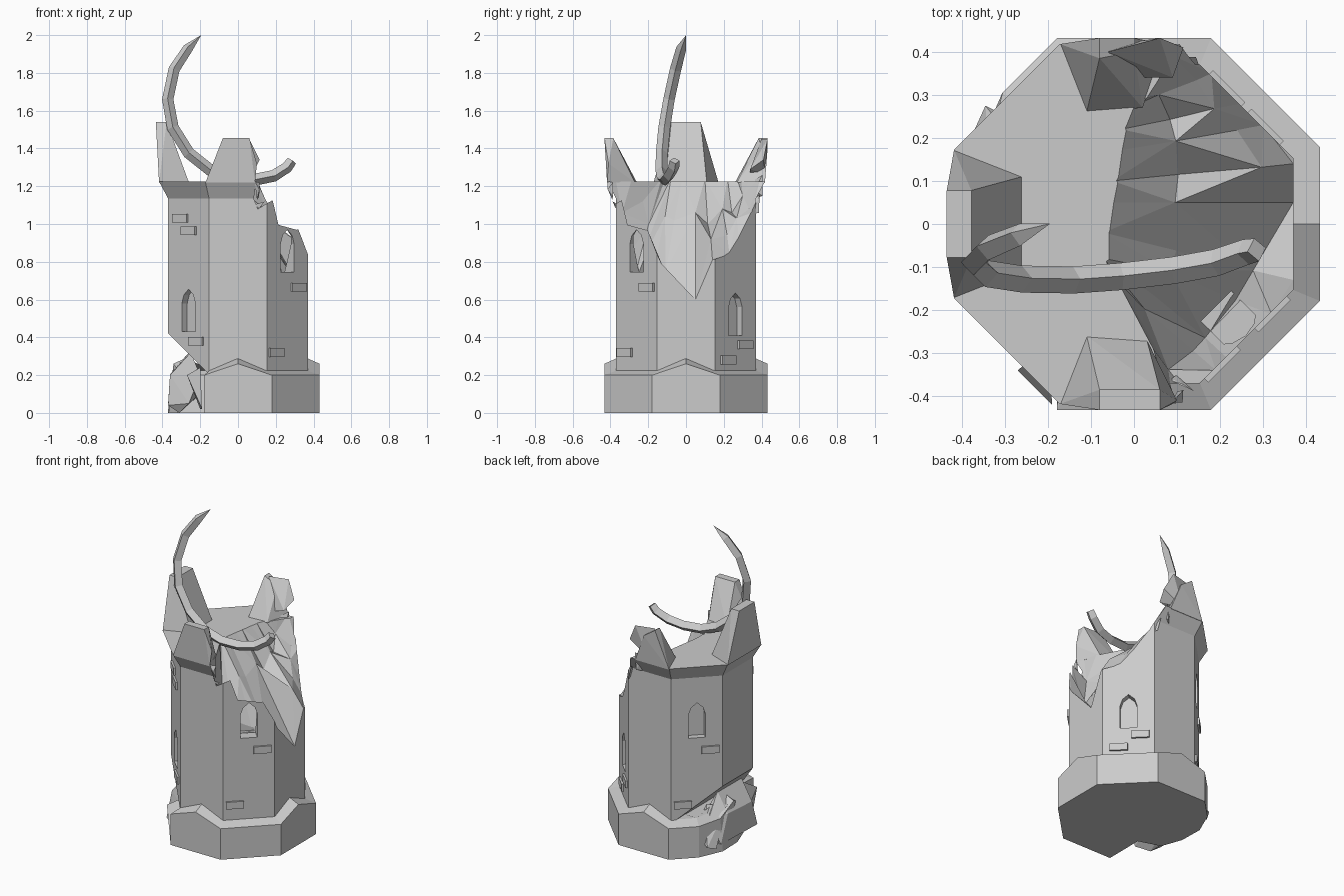
import bpy, bmesh, math, random
from mathutils import Vector

if "Cube" in bpy.data.objects:
    bpy.data.objects.remove(bpy.data.objects["Cube"])

random.seed(4)
COS = math.cos(math.pi / 8)


def add(name, verts, faces):
    me = bpy.data.meshes.new(name)
    me.from_pydata([tuple(v) for v in verts], [], faces)
    bm = bmesh.new()
    bm.from_mesh(me)
    bmesh.ops.recalc_face_normals(bm, faces=bm.faces)
    bm.to_mesh(me)
    bm.free()
    ob = bpy.data.objects.new(name, me)
    bpy.context.scene.collection.objects.link(ob)
    return ob


def loft(name, rings):
    n = len(rings[0])
    faces = [list(range(n)), [(len(rings) - 1) * n + i for i in range(n)]]
    for k in range(len(rings) - 1):
        for i in range(n):
            j = (i + 1) % n
            faces.append((k * n + i, k * n + j, k * n + n + j, k * n + n + i))
    return add(name, [p for r in rings for p in r], faces)


def hull(name, pts):
    bm = bmesh.new()
    for p in pts:
        bm.verts.new(p)
    bmesh.ops.convex_hull(bm, input=bm.verts)
    bmesh.ops.delete(bm, geom=[v for v in bm.verts if not v.link_faces], context='VERTS')
    me = bpy.data.meshes.new(name)
    bm.to_mesh(me)
    bm.free()
    ob = bpy.data.objects.new(name, me)
    bpy.context.scene.collection.objects.link(ob)
    return ob


def cut(ob, cutter):
    mod = ob.modifiers.new("cut", 'BOOLEAN')
    mod.operation, mod.object, mod.solver = 'DIFFERENCE', cutter, 'EXACT'
    dg = bpy.context.evaluated_depsgraph_get()
    me = bpy.data.meshes.new_from_object(ob.evaluated_get(dg))
    ob.modifiers.clear()
    ob.data = me
    bpy.data.objects.remove(cutter)


def on_wall(deg, t, z, depth):
    """Point on a tower side: t along the wall, depth outward."""
    a = math.radians(deg)
    r = 0.37 + depth
    return (r * math.cos(a) - t * math.sin(a), r * math.sin(a) + t * math.cos(a), z)


# Octagonal plinth with pointed sides, crumbled at the front left
broken = {157.5: .86, 180: .85, 202.5: .74, 225: .58}
rings = []
for apo, z_low, z_peak, wear in ((.432, 0, 0, 1), (.432, .2, .26, .93), (.365, .225, .29, .9)):
    ring = []
    for i in range(16):
        deg = i * 22.5
        a = math.radians(deg)
        r = apo / COS if i % 2 else apo
        r *= broken[deg] * wear if deg in broken else 1
        ring.append((r * math.cos(a), r * math.sin(a), z_peak if i % 4 == 0 else z_low))
    rings.append(ring)
loft("plinth", rings)

# Tower body with flared top
rings = []
for z, apo in ((.2, .37), (1.135, .37), (1.225, .418)):
    rings.append([(apo / COS * math.cos(math.radians(22.5 + 45 * i)),
                   apo / COS * math.sin(math.radians(22.5 + 45 * i)), z) for i in range(8)])
tower = loft("tower_body", rings)

# Undercut at the lower left
bm = bmesh.new()
bm.from_mesh(tower.data)
bmesh.ops.bisect_plane(bm, geom=bm.verts[:] + bm.edges[:] + bm.faces[:],
                       plane_co=(-.27, 0, .32), plane_no=(-.7, 0, -.7), clear_outer=True)
bmesh.ops.holes_fill(bm, edges=[e for e in bm.edges if e.is_boundary], sides=0)
bmesh.ops.recalc_face_normals(bm, faces=bm.faces)
bm.to_mesh(tower.data)
bm.free()

# Collapsed right side: inner point, wall point, heights from inside to wall
stations = [
    ((.02, -.2), (.09, -.42), (1.25, 1.25, 1.25, 1.25)),
    ((-.04, -.13), (.12, -.39), (1.24, 1.12, 1.06, 1.09)),
    ((-.06, -.11), (.19, -.34), (1.24, 1.0, .85, 1.13)),
    ((-.07, -.08), (.215, -.31), (1.24, 1.0, .75, 1.00)),
    ((-.07, -.05), (.32, -.21), (1.24, 1.04, .72, .985)),
    ((-.07, -.02), (.37, -.13), (1.24, 1.02, .74, .79)),
    ((-.06, .05), (.37, .05), (1.24, 1.06, .76, .60)),
    ((-.05, .10), (.37, .14), (1.24, 1.0, .92, .81)),
    ((-.04, .17), (.30, .23), (1.24, 1.08, .94, .84)),
    ((-.03, .22), (.25, .28), (1.24, 1.06, 1.03, .92)),
    ((-.01, .27), (.18, .35), (1.24, 1.15, 1.08, 1.06)),
    ((.02, .29), (.09, .42), (1.25, 1.25, 1.25, 1.25)),
]
low, m = [], 5
for a, b, hs in stations:
    a, b = Vector(a), Vector(b)
    for u, z in zip((0, .38, .8, 1, 1.5), hs + (hs[3],)):
        p = a.lerp(b, u)
        jx = random.uniform(-.012, .012) if 0 < u < 1 else 0
        low.append((p.x + jx, p.y, z))
n, rows = len(low), len(stations)
faces = []
for k in range(rows - 1):
    for i in range(m - 1):
        q = (k * m + i, k * m + i + 1, k * m + m + i + 1, k * m + m + i)
        tris = ((0, 1, 2), (0, 2, 3)) if (k + i) % 2 else ((0, 1, 3), (1, 2, 3))
        for t in tris:
            faces.append([q[c] for c in t])
            faces.append([q[c] + n for c in reversed(t)])
border = ([i for i in range(m)] + [k * m + m - 1 for k in range(1, rows)]
          + [(rows - 1) * m + i for i in range(m - 2, -1, -1)]
          + [k * m for k in range(rows - 2, 0, -1)])
for a, b in zip(border, border[1:] + border[:1]):
    faces.append((a, b, b + n, a + n))
cut(tower, add("rubble_cutter", low + [(x, y, 1.8) for x, y, z in low], faces))

# Arched windows on the diagonal sides
arch = [(-.05, 0), (.05, 0), (.05, .15), (.035, .195), (0, .225), (-.035, .195), (-.05, .15)]
for deg, z0, depth in ((-135, .43, .04), (45, .41, .04), (-45, .745, .1), (135, .745, .04)):
    cut(tower, loft("window_cutter", [[on_wall(deg, t, z0 + z, d) for t, z in arch]
                                      for d in (-depth, .03)]))

# Raised bricks
for deg, t, z in ((-135, -.058, 1.03), (-135, .005, .965), (-135, .06, .38),
                  (45, -.057, .28), (45, .07, .36),
                  (-45, .08, .665), (-45, -.085, .32), (135, .08, .665), (135, -.085, .32)):
    loft("brick", [[on_wall(deg, t + a * .053, z + b * .023, d)
                    for a, b in ((-1, -1), (1, -1), (1, 1), (-1, 1))] for d in (-.02, .012)])

# Tapered battlements
hull("left_battlement", [(-.418, s * .172, 1.22) for s in (-1, 1)]
     + [(-.26, s * .11, 1.22) for s in (-1, 1)]
     + [(x, s * .078, 1.54) for s in (-1, 1) for x in (-.435, -.378)])
hull("front_battlement", [(-.172, -.418, 1.22), (.09, -.418, 1.22), (-.11, -.26, 1.22),
                          (.03, -.27, 1.22), (-.08, -.432, 1.455), (.06, -.432, 1.455),
                          (-.08, -.385, 1.455), (.06, -.385, 1.455), (.1, -.41, 1.32)])
hull("back_battlement", [(-.172, .418, 1.22), (.07, .418, 1.22), (-.11, .26, 1.22),
                         (.02, .27, 1.22), (-.08, .432, 1.455), (-.08, .385, 1.455),
                         (.0, .4, 1.4), (.0, .432, 1.4)])
hull("back_battlement_fragment", [(-.02, .42, 1.26), (-.02, .34, 1.26), (.09, .34, 1.29),
                                  (.115, .41, 1.34), (.06, .432, 1.45), (-.06, .40, 1.45)])

# Splinters hanging on the broken edges
for x, y, z, s in ((.09, -.39, 1.17, .05), (.11, -.37, 1.13, .05),
                   (.07, .38, 1.2, .05), (.13, .36, 1.12, .05)):
    hull("stone_splinter", [(x + random.uniform(-.6, .6) * s, y + random.uniform(-.6, .6) * s,
                             z + random.uniform(-1.3, 1.3) * s) for i in range(6)])

# Fallen rock filling the crumbled corner
hull("fallen_rock", [(-.37, -.2, .04), (-.31, -.22, 0), (-.26, -.30, .05), (-.2, -.3, .2),
                     (-.36, -.16, .2), (-.25, -.2, .32), (-.2, -.1, .1), (-.355, .08, .21),
                     (-.26, .05, .32), (-.37, .17, .05), (-.3, .2, .2), (-.2, .2, .1)])
hull("front_shard", [(-.27, -.34, .20), (-.19, -.42, .02), (-.2, -.33, .02), (-.2, -.28, .24)])
hull("side_shard", [(-.37, .22, .04), (-.345, .275, .06), (-.33, .05, .25), (-.2, .2, .1),
                    (-.25, .15, .27)])

# Long curved horn resting on the top
path = [(.285, -.06, 1.335, .9), (.26, -.065, 1.30, 1), (.19, -.09, 1.255, 1.05),
        (.09, -.108, 1.235, 1.05), (-.03, -.122, 1.24, 1.05), (-.14, -.13, 1.28, 1.05),
        (-.26, -.128, 1.375, 1.05), (-.345, -.115, 1.51, 1.05), (-.372, -.09, 1.66, 1),
        (-.338, -.055, 1.82, 1), (-.265, -.025, 1.93, .9), (-.197, 0, 1.998, .03)]
cu = bpy.data.curves.new("horn", 'CURVE')
cu.dimensions = '3D'
cu.bevel_depth, cu.bevel_resolution, cu.use_fill_caps = .03, 0, True
sp = cu.splines.new('POLY')
sp.points.add(len(path) - 1)
for p, (x, y, z, r) in zip(sp.points, path):
    p.co, p.radius = (x, y, z, 1), r
sp.use_smooth = False
bpy.context.scene.collection.objects.link(bpy.data.objects.new("horn", cu))
